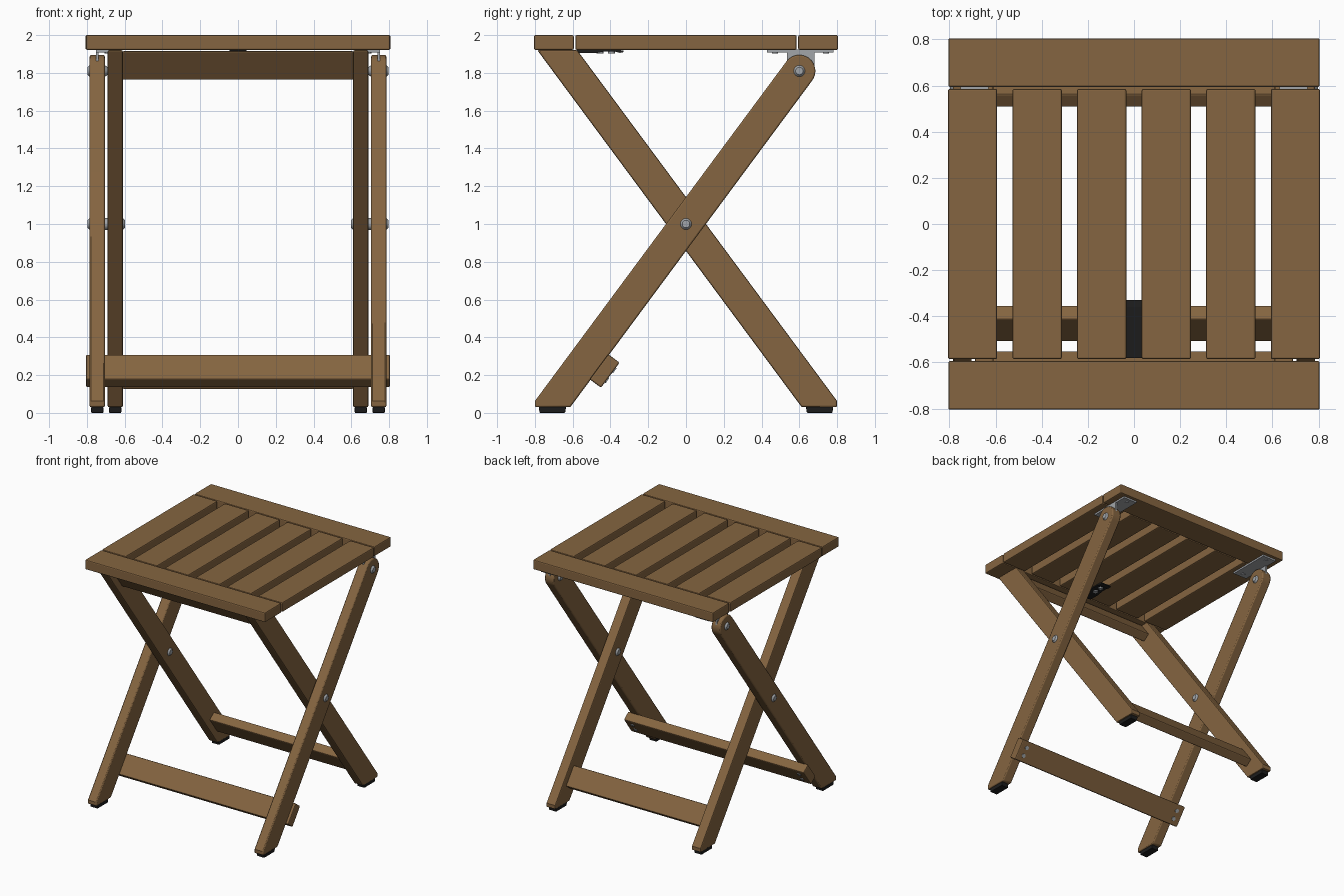
import bpy, bmesh, math
from mathutils import Vector, Matrix

if "Cube" in bpy.data.objects:
    bpy.data.objects.remove(bpy.data.objects["Cube"])

def material(name, rgb):
    m = bpy.data.materials.new(name)
    m.diffuse_color = (*rgb, 1)
    m.use_nodes = True
    m.node_tree.nodes["Principled BSDF"].inputs["Base Color"].default_value = m.diffuse_color
    return m

WOOD = material("brown wood", (0.235, 0.130, 0.052))
STEEL = material("grey steel", (0.36, 0.38, 0.40))
BLACK = material("black rubber", (0.012, 0.012, 0.012))

def finish(name, bm, mat, bevel=0.0, smooth=False):
    bmesh.ops.recalc_face_normals(bm, faces=bm.faces)
    me = bpy.data.meshes.new(name)
    bm.to_mesh(me)
    bm.free()
    me.materials.append(mat)
    ob = bpy.data.objects.new(name, me)
    bpy.context.collection.objects.link(ob)
    if bevel:
        b = ob.modifiers.new("bevel", 'BEVEL')
        b.width, b.segments, b.limit_method = bevel, 2, 'ANGLE'
        b.angle_limit = math.radians(40)
    if smooth:
        bpy.context.view_layer.objects.active = ob
        ob.select_set(True)
        bpy.ops.object.shade_smooth_by_angle(angle=math.radians(35))
        ob.select_set(False)
    return ob

def prism(name, pts, x0, x1, mat=WOOD, bevel=0.008, smooth=False):
    """Extrude a (y, z) profile from x0 to x1."""
    bm = bmesh.new()
    f = bm.faces.new([bm.verts.new((x0, y, z)) for y, z in pts])
    g = bmesh.ops.extrude_face_region(bm, geom=[f])
    vs = [v for v in g['geom'] if isinstance(v, bmesh.types.BMVert)]
    bmesh.ops.translate(bm, verts=vs, vec=(x1 - x0, 0, 0))
    return finish(name, bm, mat, bevel, smooth)

def box(name, x, y, z, mat=WOOD, bevel=0.008):
    return prism(name, [(y[0], z[0]), (y[1], z[0]), (y[1], z[1]), (y[0], z[1])], x[0], x[1], mat, bevel)

def disc(name, centre, axis, r, depth, mat=STEEL, r2=None, seg=16):
    bm = bmesh.new()
    rot = Vector(axis).to_track_quat('Z', 'Y').to_matrix().to_4x4()
    bmesh.ops.create_cone(bm, cap_ends=True, segments=seg, radius1=r, radius2=r if r2 is None else r2,
                          depth=depth, matrix=Matrix.Translation(centre) @ rot)
    return finish(name, bm, mat, 0, True)

# Leg geometry in the (y, z) plane, crossing at (0, 1)
SL = 1.35
A = math.atan(SL)
C, S = math.cos(A), math.sin(A)
HW = 0.085
DY = HW / S
PIV = (0.6, 1.81)

def along(p, a, n):
    """Point a units along the outer leg and n units to its lower side."""
    return (p[0] + a * C + n * S, p[1] + a * S - n * C)

def flip(pts):
    return [(-y, z) for y, z in pts]

# Seat boards
box("front_seat_board", (-0.805, 0.805), (-0.805, -0.594), (1.922, 2.0))
box("back_seat_board", (-0.805, 0.805), (0.594, 0.805), (1.922, 2.0))
for i in range(6):
    cx = (-0.7, -0.42, -0.14, 0.14, 0.42, 0.7)[i]
    box(f"seat_slat_{i+1}", (cx - 0.107, cx + 0.107), (-0.586, 0.586), (1.922, 2.0))

# Leg profiles: a cut foot, and a round or flat top
foot = [(-0.80, 1 + SL * (DY - 0.80)), (-0.80, 0.03), (-0.97 / SL + DY, 0.03)]
arc = [(PIV[0] + HW * math.cos(A - math.pi / 2 + math.pi * k / 16),
        PIV[1] + HW * math.sin(A - math.pi / 2 + math.pi * k / 16)) for k in range(17)]
outer = foot + arc
inner = flip(foot + [(0.92 / SL + DY, 1.92), (0.92 / SL - DY, 1.92)])

for s, side in ((-1, "left"), (1, "right")):
    prism(f"outer_leg_{side}", outer, s * 0.705, s * 0.785, smooth=True)
    prism(f"inner_leg_{side}", inner, s * 0.61, s * 0.69)
    # Rubber feet
    for nm, cx, e in (("outer", 0.745, -1), ("inner", 0.65, 1)):
        prism(f"{nm}_foot_{side}", [(e * 0.775, 0), (e * 0.64, 0), (e * 0.635, 0.032), (e * 0.78, 0.032)],
              s * (cx - 0.032), s * (cx + 0.032), BLACK, 0.004)
    # Bolts: domed heads, washers between the legs, nuts
    disc(f"cross_bolt_head_{side}", (s * 0.791, 0, 1), (s, 0, 0), 0.031, 0.014, r2=0.02)
    disc(f"cross_washer_{side}", (s * 0.6975, 0, 1), (s, 0, 0), 0.031, 0.016)
    disc(f"cross_bolt_nut_{side}", (s * 0.604, 0, 1), (-s, 0, 0), 0.031, 0.014, r2=0.02)
    disc(f"hinge_bolt_head_{side}", (s * 0.791, *PIV), (s, 0, 0), 0.031, 0.014, r2=0.02)
    disc(f"hinge_bolt_nut_{side}", (s * 0.698, *PIV), (-s, 0, 0), 0.031, 0.016, r2=0.02)
    # Hinge bracket under the seat
    box(f"hinge_plate_{side}", (s * 0.63, s * 0.752), (0.43, 0.78), (1.908, 1.923), STEEL, 0)
    box(f"hinge_tab_{side}", (s * 0.738, s * 0.752), (0.535, 0.68), (1.80, 1.915), STEEL, 0)
    for y in (0.47, 0.74):
        disc(f"hinge_screw_{side}", (s * 0.69, y, 1.906), (0, 0, -1), 0.016, 0.006)

# Front rail fixed to the lower side of the outer legs
P = (-0.62, 1 - 0.62 * SL)
a0, a1 = 0.0, 0.165
base = (-0.51 - HW * S, 0.178 + HW * C)
n0, n1 = HW, HW + 0.075
prism("front_lower_rail", [along(base, a0, n0), along(base, a0, n1), along(base, a1, n1), along(base, a1, n0)],
      -0.805, 0.805)
for s in (-1, 1):
    for a in (0.05, 0.115):
        p = along(base, a, n1 + 0.001)
        disc("rail_screw", (s * 0.745, *p), (0, S, -C), 0.016, 0.008)

# Back rail between the inner legs
b = (-0.535, 0.278)
prism("back_lower_rail", flip([along(b, -0.165, -0.036), along(b, -0.165, 0.036), along(b, 0, 0.036), along(b, 0, -0.036)]),
      -0.612, 0.612)

# Top rail between the inner legs, cut flat under the seat
t = (0.915 / SL, 1.915)
h = 0.036 / S
lo = along(t, -0.165, 0)
lo = [along(lo, 0, 0.036), along(lo, 0, -0.036)]
prism("front_upper_rail", flip([lo[0], (t[0] + h, 1.915), (t[0] - h, 1.915), lo[1]]), -0.612, 0.612)

# Black spring catch under the seat
prism("seat_catch", [(-0.58, 1.922), (-0.57, 1.904), (-0.48, 1.904), (-0.43, 1.914), (-0.38, 1.914), (-0.35, 1.906),
                     (-0.33, 1.91), (-0.33, 1.918), (-0.36, 1.922)], -0.045, 0.045, BLACK, 0)
for y in (-0.455, -0.395):
    disc("catch_screw", (0, y, 1.909), (0, 0, -1), 0.018, 0.012)
